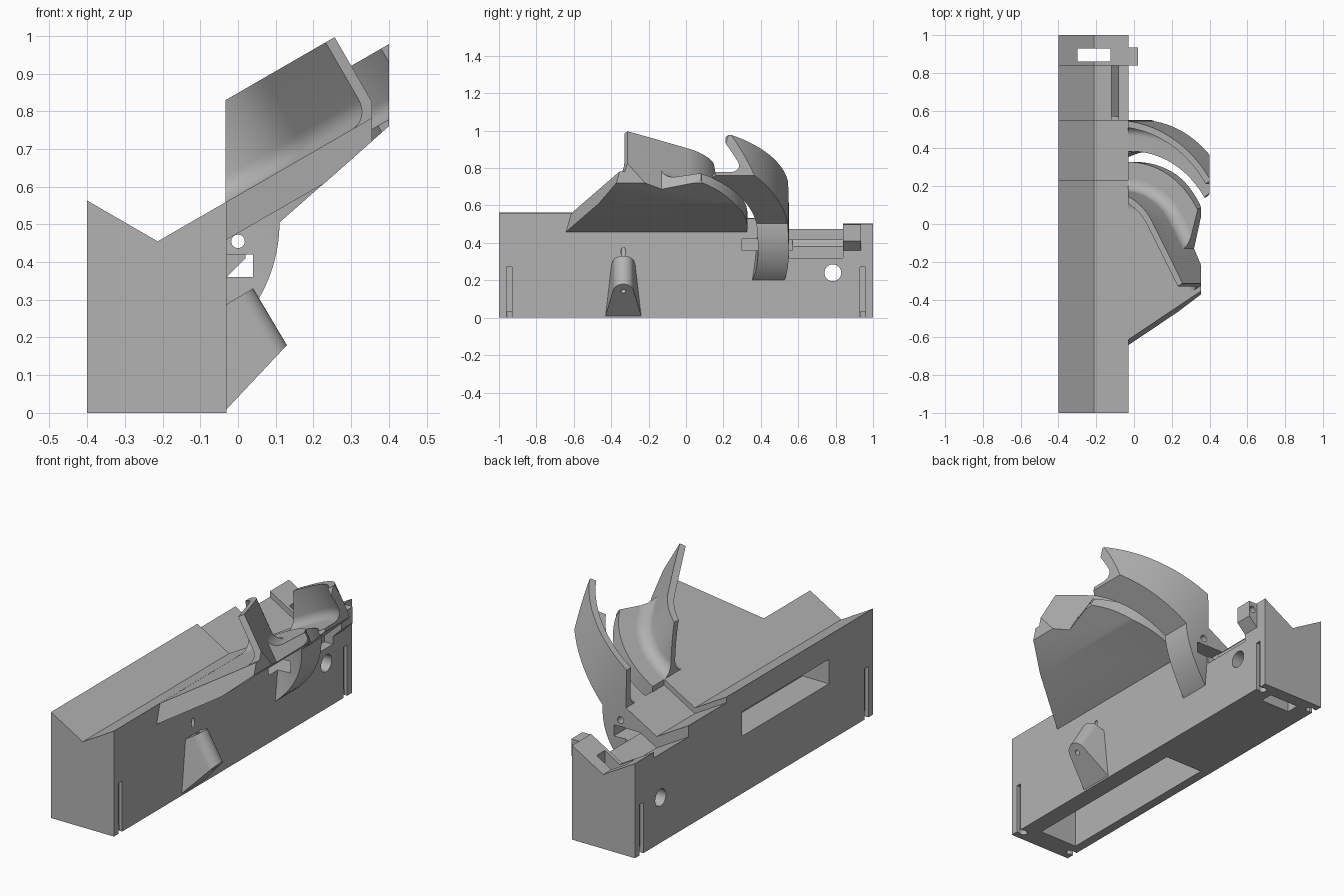
import bpy, bmesh
from math import sin, cos, pi, radians, hypot
from mathutils import Vector

if "Cube" in bpy.data.objects:
    bpy.data.objects.remove(bpy.data.objects["Cube"])

grey = bpy.data.materials.new("plain_grey")
grey.use_nodes = True
grey.diffuse_color = (0.45, 0.45, 0.45, 1)
grey.node_tree.nodes["Principled BSDF"].inputs["Base Color"].default_value = (0.45, 0.45, 0.45, 1)

TILT = radians(30)      # slope of the channel sides
EDGE, RIM = -0.03, 0.56  # side face and rim height of the block
CENTRE_Y = -0.15        # centre of the curved track


def tilted(u, y, n):
    """Point on the sloping track: u along the slope, n out of it."""
    return Vector((EDGE + u * cos(TILT) - n * sin(TILT), y, RIM + u * sin(TILT) + n * cos(TILT)))


def loft(name, rings):
    """Closed solid through a list of matching rings of points."""
    bm = bmesh.new()
    loops = [[bm.verts.new(p) for p in ring] for ring in rings]
    for a, b in zip(loops, loops[1:]):
        for i in range(len(a)):
            j = (i + 1) % len(a)
            bm.faces.new((a[i], a[j], b[j], b[i]))
    bm.faces.new(loops[0])
    bm.faces.new(loops[-1])
    bmesh.ops.recalc_face_normals(bm, faces=bm.faces)
    mesh = bpy.data.meshes.new(name)
    bm.to_mesh(mesh)
    bm.free()
    mesh.materials.append(grey)
    ob = bpy.data.objects.new(name, mesh)
    bpy.context.collection.objects.link(ob)
    return ob


def prism(name, profile, y0, y1):
    """Front profile (x, z) pushed along y."""
    return loft(name, [[(x, y, z) for x, z in profile] for y in (y0, y1)])


def slab(name, outline, n0, n1):
    """Outline (u, y) on the slope, pushed out of the slope."""
    return loft(name, [[tilted(u, y, n) for u, y in outline] for n in (n0, n1)])


def box(name, x0, x1, y0, y1, z0, z1):
    return prism(name, [(x0, z0), (x1, z0), (x1, z1), (x0, z1)], y0, y1)


def rod(name, start, end, radius):
    start, end = Vector(start), Vector(end)
    side = (end - start).orthogonal().normalized()
    other = (end - start).normalized().cross(side)
    turn = [2 * pi * i / 32 for i in range(32)]
    return loft(name, [[c + radius * (cos(t) * side + sin(t) * other) for t in turn] for c in (start, end)])


def combine(ob, tool, operation="DIFFERENCE", keep=False):
    mod = ob.modifiers.new("cut", "BOOLEAN")
    mod.operation, mod.solver, mod.object = operation, "EXACT", tool
    bpy.context.view_layer.objects.active = ob
    bpy.ops.object.modifier_apply(modifier=mod.name)
    if not keep:
        bpy.data.objects.remove(tool)


def arc(cx, cy, r, a0, a1, steps):
    angles = [radians(a0 + (a1 - a0) * i / steps) for i in range(steps + 1)]
    return [(cx + r * cos(a), cy + r * sin(a)) for a in angles]


# Block with a V channel that steps down towards the back
block = box("channel_block", -0.4, EDGE, -1, 1, 0, 0.6)


def vee(drop, y0, y1):
    low, mid = 0.455 - drop, -0.213
    rise = 0.25 * math_tan
    return prism("vee_cutter", [(mid, low), (mid + 0.25, low + rise), (mid + 0.25, 0.8),
                                (mid - 0.25, 0.8), (mid - 0.25, low + rise)], y0, y1)


math_tan = sin(TILT) / cos(TILT)
for drop, y0, y1 in ((0, -1.1, 1.1), (0.03, 0.23, 1.1), (0.06, 0.55, 1.1), (0.09, 0.55, 0.84)):
    combine(block, vee(drop, y0, y1))
combine(block, prism("side_step", [(-0.12, 0.42), (-0.08, 0.38), (-0.08, 0.32), (0, 0.32),
                                   (0, 0.6), (-0.12, 0.6)], 0.55, 0.84))

# Openings in the block
combine(block, box("side_window", -0.45, -0.245, -0.63, 0.1, 0.305, 0.435))
combine(block, box("underside_cavity", -0.35, -0.125, -0.88, 0.11, -0.1, 0.29))
combine(block, box("back_shaft", -0.3, -0.125, 0.86, 0.93, -0.1, 0.7))
combine(block, rod("cross_hole", (-0.6, 0.785, 0.24), (0.2, 0.785, 0.24), 0.045))
for y in (-0.945, 0.945):
    for x, inner in ((-0.4, -0.37), (EDGE, -0.06)):
        combine(block, box("end_slot", x - 0.02, x + 0.02, y - 0.015, y + 0.015, -0.1, 0.27))
        combine(block, rod("foot_hole", (inner, y, -0.1), (inner, y, 0.03), 0.02))

# Tools shared by several parts
pocket = box("pocket_cutter", -0.12, 0.04, 0.3, 0.57, 0.36, 0.42)
pin = rod("pin_cutter", (0, 0.2, 0.455), (0, 1.1, 0.455), 0.018)
axis = Vector((-0.51, 0, 0.86)).normalized()
start = Vector((0.095, -0.335, 0.14))
drill = rod("drill_cutter", start - axis * 0.1, start + axis * 0.29, 0.013)
combine(block, pocket, keep=True)
combine(block, drill, keep=True)

# Sloping deflector plate with its curved wall
outline = [(-0.1, -0.67), (0.478, -0.335), (0.365, -0.13), (0.425, 0.08)]
outline += arc(0, CENTRE_Y, 0.478, 29, 103, 24)
under = [(-0.033, 0.377), (0.355, 0.72), (0.355, 1.1), (-0.033, 1.1)]
plate = slab("deflector_plate", outline, -0.087, 0)
combine(plate, prism("trim", under, -1, 1), "INTERSECT")


def wall_section(inner, outer, floor, top, fillet, both):
    """Wall cross-section (radius, n) with a rounded foot."""
    pts = arc(inner - fillet, floor + fillet, fillet, -90, 0, 8) + [(inner, top), (outer, top)]
    if both:
        pts += arc(outer + fillet, floor + fillet, fillet, 180, 270, 8)
    return pts


section = wall_section(0.29, 0.325, 0, 0.235, 0.06, True)
section = [(0.23, -0.03)] + section + [(0.385, -0.03)]
rings = []
for i in range(25):
    a = radians(105 - 75 * i / 24)
    rings.append([tilted(r * cos(a), CENTRE_Y + r * sin(a), n) for r, n in section])
run = 0.375
shift = tilted(run * sin(TILT), -run * cos(TILT), 0) - tilted(0, 0, 0)
rings.append([p + shift for p in rings[-1]])
wall = loft("deflector_wall", rings)
combine(wall, slab("trim", outline, -0.06, 0.4), "INTERSECT")
combine(wall, prism("trim", under, -1, 1), "INTERSECT")

# Outer guide: curved floor, wall and supporting leg in one sweep
section = [(0.535, -0.6), (0.535, -0.026)] + wall_section(0.665, 0.7, -0.026, 0.147, 0.05, False) + [(0.7, -0.6)]
rings = []
for i in range(33):
    a = radians(118 - 85 * i / 32)
    rings.append([tilted(r * cos(a), CENTRE_Y + r * sin(a), n) for r, n in section])
guide = loft("outer_guide", rings)
leg = arc(-0.29, 0.505, 0.4, -50, 0, 16)
shape = [(-0.033, 0.197)] + leg + [(0.4, 0.76), (0.4, 1.1), (-0.033, 1.1)]
combine(guide, prism("trim", shape, -1, 1), "INTERSECT")
combine(guide, pocket)
combine(guide, pin, keep=True)

# Hinge lug at the back
lug = prism("hinge_lug", [(-0.033, 0.357), (0.02, 0.41), (0.02, 0.497), (-0.033, 0.497)], 0.84, 0.935)
combine(lug, pin)

# Slanted spout low on the side
slope = Vector((0.685, 0, 0.728))
base = Vector((EDGE, -0.335, 0.01))
half = [(-0.095, 0)] + [(x, s) for x, s in arc(0, 0.178, 0.055, 165, 15, 16)] + [(0.095, 0)]
lower = [base + slope * s + Vector((0, w, 0)) for w, s in half]
tip = Vector((0.04, 0, 0.33)).dot(axis)
upper = [p + axis * (tip - p.dot(axis)) for p in lower]
spout = loft("spout", [lower, upper])
combine(spout, drill)

# Smooth the curves, keep the edges crisp
bpy.ops.object.select_all(action="DESELECT")
for ob in (block, plate, wall, guide, lug, spout):
    ob.select_set(True)
bpy.context.view_layer.objects.active = block
bpy.ops.object.shade_smooth_by_angle(angle=radians(25))
